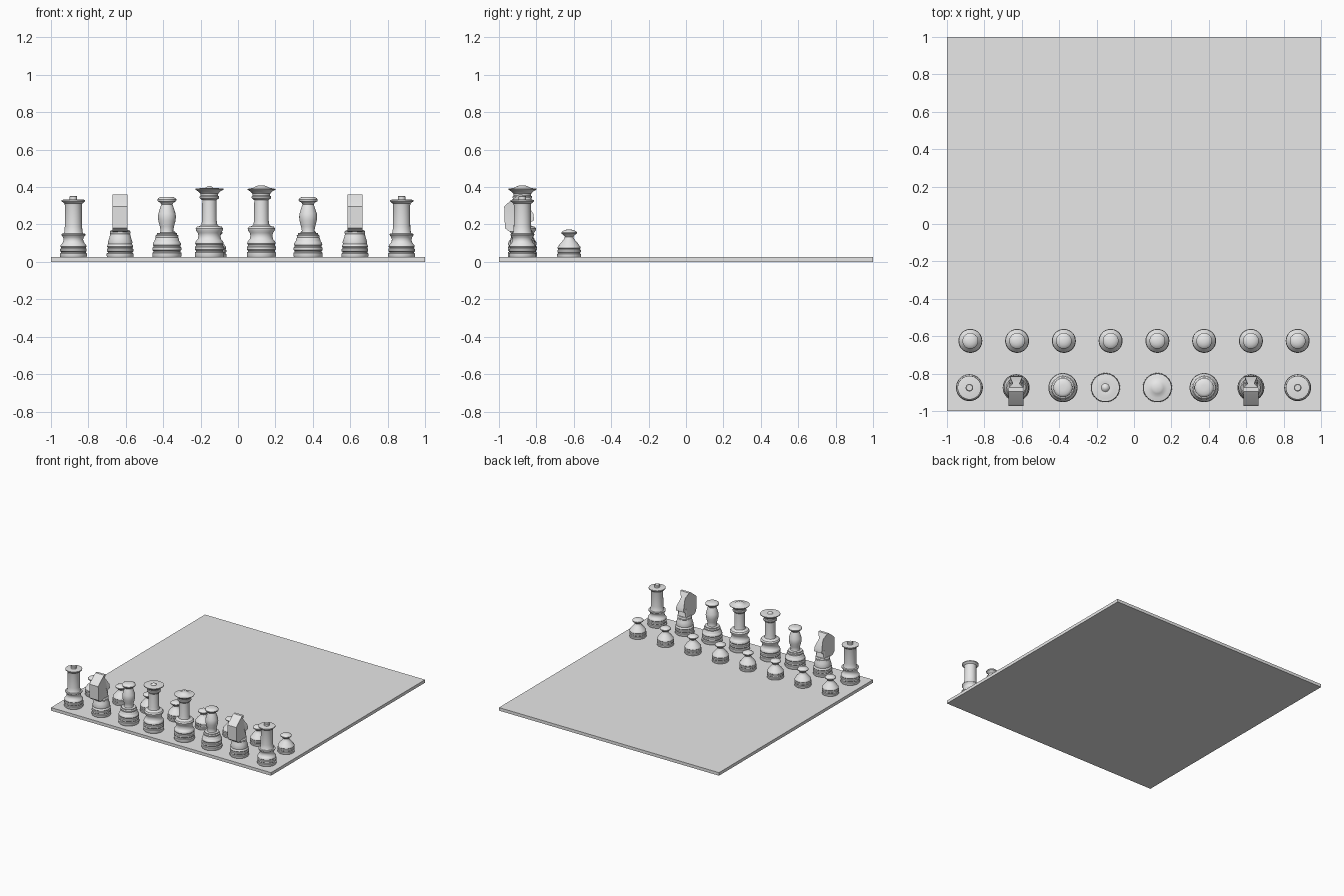
import bpy, bmesh, math

if "Cube" in bpy.data.objects:
    bpy.data.objects.remove(bpy.data.objects["Cube"])

SEG = 40
BOARD_TOP = 0.025
BACK_Y, PAWN_Y = -0.875, -0.625

grey = bpy.data.materials.new("plain_grey")
grey.diffuse_color = (0.8, 0.8, 0.8, 1)
grey.use_nodes = True
grey.node_tree.nodes["Principled BSDF"].inputs["Base Color"].default_value = grey.diffuse_color


def finish(bm, name, smooth=True):
    bmesh.ops.recalc_face_normals(bm, faces=bm.faces)
    me = bpy.data.meshes.new(name)
    bm.to_mesh(me)
    bm.free()
    me.materials.append(grey)
    ob = bpy.data.objects.new(name, me)
    bpy.context.collection.objects.link(ob)
    if smooth:
        bpy.ops.object.select_all(action='DESELECT')
        ob.select_set(True)
        bpy.context.view_layer.objects.active = ob
        bpy.ops.object.shade_smooth_by_angle(angle=math.radians(35))
    return ob


def lathe(bm, profile):
    """Revolve (radius, z) points, closing both ends with caps."""
    rings = []
    for r, z in profile:
        rings.append([bm.verts.new((r * math.cos(2 * math.pi * i / SEG),
                                    r * math.sin(2 * math.pi * i / SEG), z))
                      for i in range(SEG)])
    for a, b in zip(rings, rings[1:]):
        for i in range(SEG):
            j = (i + 1) % SEG
            bm.faces.new((a[i], a[j], b[j], b[i]))
    bm.faces.new(rings[0][::-1])
    bm.faces.new(rings[-1])


def foot(r, top):
    """Grooved foot shared by all pieces."""
    h = top - BOARD_TOP
    steps = [(0.96, 0), (1, .08), (1, .28), (.92, .33), (.92, .40), (.99, .46),
             (.99, .62), (.92, .68), (.92, .74), (.97, .80), (.95, .92), (.88, 1)]
    return [(r * k, BOARD_TOP + h * t) for k, t in steps]


def place(ob, name, x, y, first):
    """Put the first copy in place, link duplicates for the rest."""
    if not first:
        ob = ob.copy()
        bpy.context.collection.objects.link(ob)
    ob.name = name
    ob.location = (x, y, 0)


def piece(name, profile, spots):
    bm = bmesh.new()
    lathe(bm, profile)
    ob = finish(bm, name)
    for n, (x, y) in enumerate(spots):
        place(ob, f"{name}_{n + 1}", x, y, n == 0)


# Board
bm = bmesh.new()
bmesh.ops.create_cube(bm, size=1)
for v in bm.verts:
    v.co = (v.co.x * 2, v.co.y * 2, (v.co.z + 0.5) * BOARD_TOP)
finish(bm, "board", smooth=False)

# Pawns
piece("pawn", foot(.064, .085) + [
    (.048, .098), (.034, .113), (.025, .126), (.023, .134), (.030, .143),
    (.041, .151), (.042, .158), (.036, .164), (.024, .170), (.010, .173)],
    [(-.875 + .25 * i, PAWN_Y) for i in range(8)])

# Rooks
piece("rook", foot(.072, .095) + [
    (.056, .105), (.052, .120), (.056, .132), (.064, .143), (.064, .150),
    (.053, .152), (.049, .160), (.046, .190), (.045, .300), (.048, .312),
    (.063, .324), (.063, .331), (.050, .333), (.020, .334), (.020, .350),
    (.016, .353)],
    [(-.88, BACK_Y), (.875, BACK_Y)])

# Bishops
piece("bishop", foot(.078, .108) + [
    (.066, .112), (.064, .125), (.060, .130), (.061, .140), (.054, .146),
    (.054, .153), (.036, .156), (.033, .165), (.038, .190), (.046, .220),
    (.048, .240), (.046, .258), (.036, .290), (.030, .308), (.036, .317),
    (.049, .324), (.051, .333), (.047, .340), (.036, .346), (.015, .348)],
    [(-.38, BACK_Y), (.375, BACK_Y)])

# Shared column of the two tallest pieces
column = foot(.078, .115) + [
    (.062, .122), (.059, .140), (.062, .155), (.072, .168), (.073, .178),
    (.066, .188), (.052, .191), (.043, .198), (.039, .220), (.038, .330),
    (.046, .336), (.052, .342), (.052, .350), (.046, .354), (.048, .366),
    (.058, .376), (.075, .386)]

# Queen: dished crown with a small knob
piece("queen", column + [
    (.075, .392), (.060, .392), (.042, .396), (.030, .394), (.022, .394),
    (.016, .400), (.010, .404), (.004, .406)], [(-.153, BACK_Y)])

# King: domed crown
piece("king", column + [
    (.075, .390), (.055, .394), (.040, .397), (.032, .403), (.020, .407),
    (.006, .409)], [(.125, BACK_Y)])

# Knights: turned foot plus an extruded head (y, z, half width)
head = [(-.035, .160, .040), (-.070, .162, .040), (-.093, .180, .040),
        (-.097, .295, .040), (-.088, .306, .040), (-.020, .360, .040),
        (.000, .360, .040), (.022, .315, .018), (.060, .255, .034),
        (.062, .222, .034), (.040, .210, .030), (.020, .235, .032),
        (.036, .160, .040)]
bm = bmesh.new()
lathe(bm, foot(.072, .095) + [(.066, .105), (.058, .130), (.053, .150),
                              (.055, .154), (.055, .162), (.048, .170)])
left = [bm.verts.new((-w, y, z)) for y, z, w in head]
right = [bm.verts.new((w, y, z)) for y, z, w in head]
sides = [bm.faces.new(left), bm.faces.new(right[::-1])]
for i in range(len(head)):
    j = (i + 1) % len(head)
    bm.faces.new((left[i], right[i], right[j], left[j]))
bmesh.ops.triangulate(bm, faces=sides)
knight = finish(bm, "knight")
for n, x in enumerate((-.63, .625)):
    place(knight, f"knight_{n + 1}", x, BACK_Y, n == 0)
